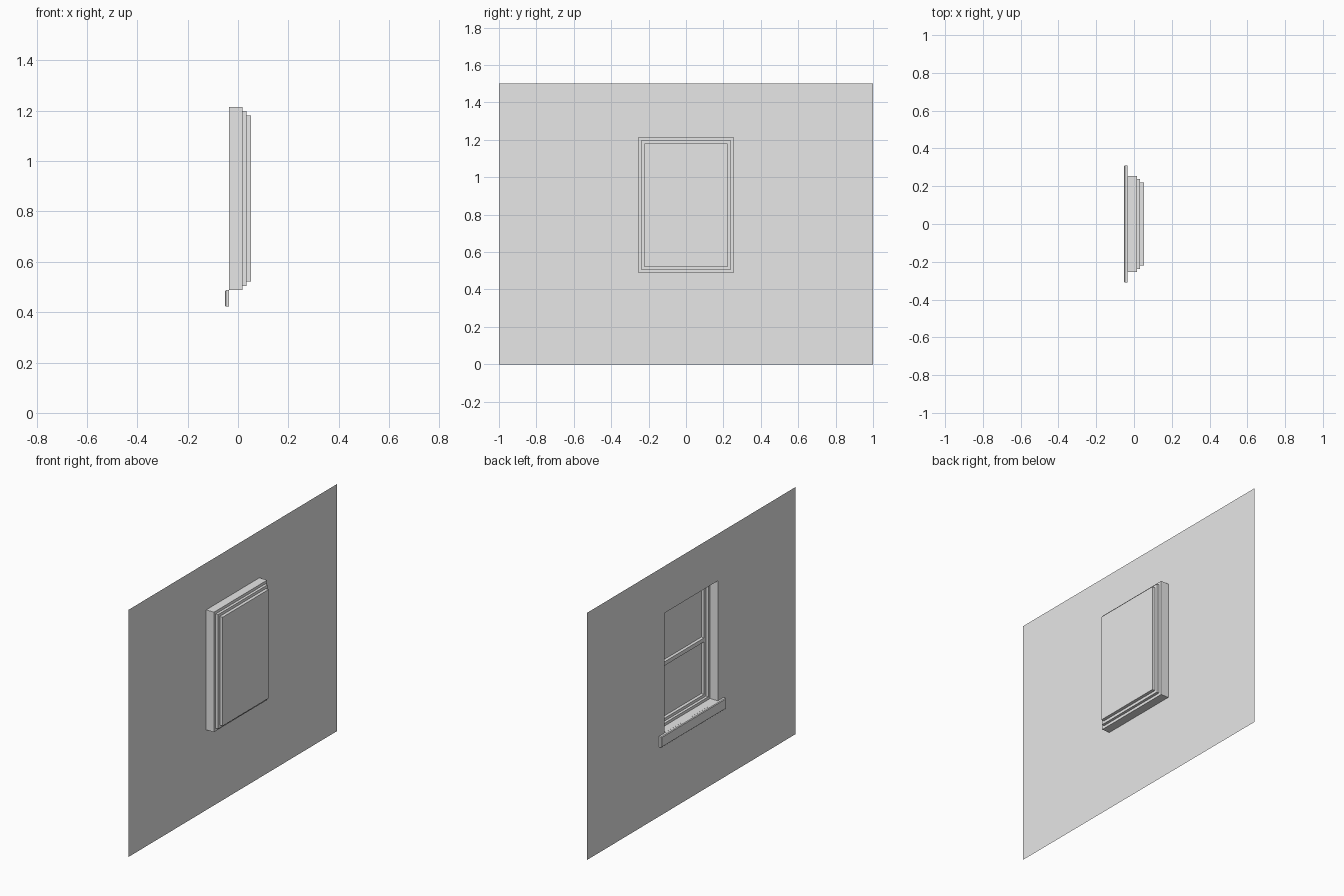
import bpy
import bmesh

cube = bpy.data.objects.get("Cube")
if cube:
    bpy.data.objects.remove(cube, do_unlink=True)

# One plain grey for everything
GREY = (0.8, 0.8, 0.8, 1.0)
grey = bpy.data.materials.new("plain_grey")
grey.use_nodes = True
grey.diffuse_color = GREY
grey.node_tree.nodes["Principled BSDF"].inputs["Base Color"].default_value = GREY

# Depths along x: wall face, recess back, inner step, pane; sill face
WALL_X, RECESS_X, STEP_X, PANE_X = -0.035, 0.017, 0.033, 0.052
SILL_X = -0.052
INSET = 0.017


def finish(name, bm):
    mesh = bpy.data.meshes.new(name)
    bm.to_mesh(mesh)
    bm.free()
    mesh.materials.append(grey)
    obj = bpy.data.objects.new(name, mesh)
    bpy.context.collection.objects.link(obj)
    return obj


def opening(step):
    """Half width, bottom and top of the window opening after some insets."""
    d = step * INSET
    return 0.255 - d, 0.487 + d, 1.215 - d


def sheet(name, rings, cap=False):
    """Bridge rectangular rings (x, (half width, bottom, top)) into a sheet."""
    bm = bmesh.new()
    loops = []
    for x, (w, low, high) in rings:
        corners = ((-w, low), (-w, high), (w, high), (w, low))
        loops.append([bm.verts.new((x, y, z)) for y, z in corners])
    for a, b in zip(loops, loops[1:]):
        for i in range(4):
            j = (i + 1) % 4
            bm.faces.new((a[i], b[i], b[j], a[j]))
    if cap:
        bm.faces.new(loops[-1][::-1])
    return finish(name, bm)


def box(name, x0, x1, w, low, high):
    bm = bmesh.new()
    bmesh.ops.create_cube(bm, size=1)
    for v in bm.verts:
        v.co.x = x0 if v.co.x < 0 else x1
        v.co.y *= 2 * w
        v.co.z = low if v.co.z < 0 else high
    return finish(name, bm)


# Thin wall with the window opening
sheet("wall", [(WALL_X, (1.0, 0.0, 1.5)), (WALL_X, opening(0))])

# Stepped recess behind the opening
sheet("window_frame", [(WALL_X, opening(0)), (RECESS_X, opening(0)),
                       (RECESS_X, opening(1)), (STEP_X, opening(1)),
                       (STEP_X, opening(2)), (PANE_X, opening(2))])

# Pane closing the recess, with the middle rail in front of it
sheet("pane", [(PANE_X, opening(2))], cap=True)
box("middle_rail", STEP_X, PANE_X - 0.0005, opening(2)[0], 0.84, 0.864)

# Projecting sill with a softened outer face
sill = box("sill", SILL_X, WALL_X - 0.0005, 0.31, 0.422, 0.487)
bm = bmesh.new()
bm.from_mesh(sill.data)
outer = [e for e in bm.edges if all(v.co.x < SILL_X + 0.001 for v in e.verts)]
bmesh.ops.bevel(bm, geom=outer, offset=0.004, segments=1, affect="EDGES")
bm.to_mesh(sill.data)
bm.free()
